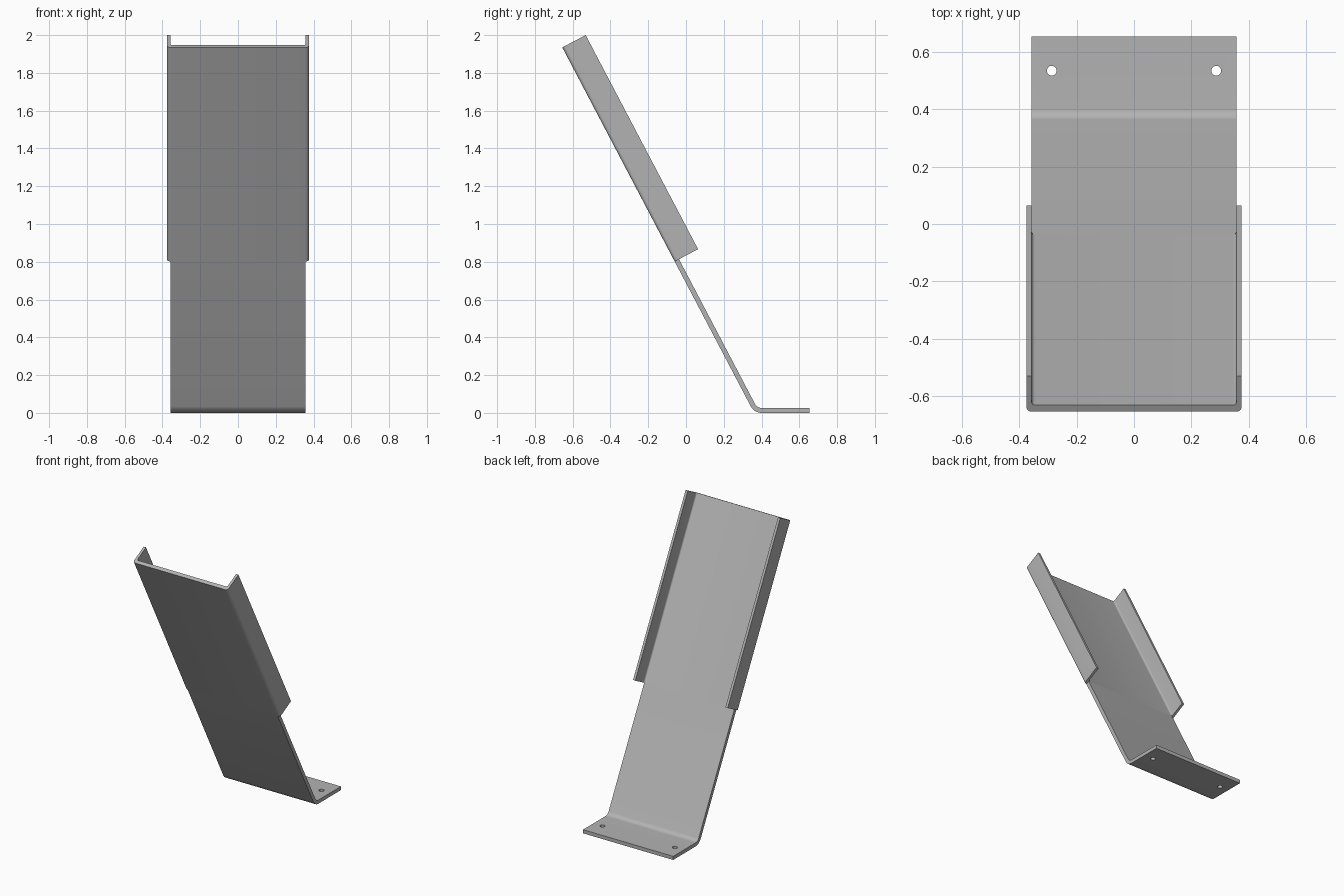
import bpy
import bmesh
from math import radians, sin, cos, tan, pi
from mathutils import Vector

if "Cube" in bpy.data.objects:
    bpy.data.objects.remove(bpy.data.objects["Cube"])

GREY = (0.45, 0.45, 0.45, 1)
metal = bpy.data.materials.new("grey metal")
metal.use_nodes = True
metal.diffuse_color = GREY
metal.node_tree.nodes["Principled BSDF"].inputs["Base Color"].default_value = GREY

# Main dimensions
thick, half_width, flange, depth = 0.026, 0.357, 0.018, 0.14
channel_length, foot_end = 1.28, 0.655
bend_in = 0.04
bend_out = bend_in + thick
lean = radians(62.3)
down = Vector((0, cos(lean), -sin(lean)))
out = Vector((0, sin(lean), cos(lean)))
top = Vector((0, -0.655, 2 - depth * out.z))


def arc(cx, cy, r, a0, a1, steps):
    """Points along an arc, angles in radians."""
    angles = [a0 + (a1 - a0) * i / steps for i in range(steps + 1)]
    return [(cx + r * cos(a), cy + r * sin(a)) for a in angles]


def extrude(name, points, offset):
    """Solid made by sweeping a closed outline along an offset."""
    bm = bmesh.new()
    face = bm.faces.new([bm.verts.new(p) for p in points])
    swept = bmesh.ops.extrude_face_region(bm, geom=[face], use_keep_orig=True)
    moved = [v for v in swept["geom"] if isinstance(v, bmesh.types.BMVert)]
    bmesh.ops.translate(bm, verts=moved, vec=offset)
    bmesh.ops.recalc_face_normals(bm, faces=bm.faces[:])
    mesh = bpy.data.meshes.new(name)
    bm.to_mesh(mesh)
    bm.free()
    mesh.materials.append(metal)
    obj = bpy.data.objects.new(name, mesh)
    bpy.context.collection.objects.link(obj)
    return obj


def smooth(obj):
    bpy.ops.object.select_all(action="DESELECT")
    obj.select_set(True)
    bpy.context.view_layer.objects.active = obj
    bpy.ops.object.shade_smooth_by_angle(angle=radians(30))


# Upper channel: U section with rounded bends, swept down the slope
fillet = 0.012
side = arc(half_width, flange, flange, -pi / 2, 0, 6)
side += [(half_width + flange, depth), (half_width, depth)]
side += arc(half_width - fillet, thick + fillet, fillet, 0, -pi / 2, 6)
section = side + [(-x, h) for x, h in reversed(side)]
channel = extrude("upper_channel",
                  [top + out * h + Vector((x, 0, 0)) for x, h in section],
                  down * channel_length)
smooth(channel)

# Lower plate bent into the mounting foot
join = top + down * channel_length
corner_y = top.y + top.z / tan(lean)
bend_y = corner_y + bend_out * tan(lean / 2)
start = -pi / 2 - lean
profile = [(join.y, join.z)]
profile += arc(bend_y, bend_out, bend_out, start, -pi / 2, 10)
profile += [(foot_end, 0), (foot_end, thick)]
profile += arc(bend_y, bend_out, bend_in, -pi / 2, start, 10)
profile += [tuple((join + out * thick).yz)]
plate = extrude("lower_plate_and_foot",
                [(-half_width, y, z) for y, z in profile],
                Vector((2 * half_width, 0, 0)))

# Bolt holes through the foot
for x in (-0.287, 0.287):
    ring = arc(x, 0.535, 0.017, 0, 2 * pi, 24)[:-1]
    cutter = extrude("hole_cutter", [(a, b, -0.05) for a, b in ring], Vector((0, 0, 0.15)))
    cutter.hide_render = True
    cut = plate.modifiers.new("bolt_hole", "BOOLEAN")
    cut.operation = "DIFFERENCE"
    cut.solver = "EXACT"
    cut.object = cutter
    bpy.context.view_layer.objects.active = plate
    bpy.ops.object.modifier_apply(modifier=cut.name)
    bpy.data.objects.remove(cutter)
smooth(plate)
